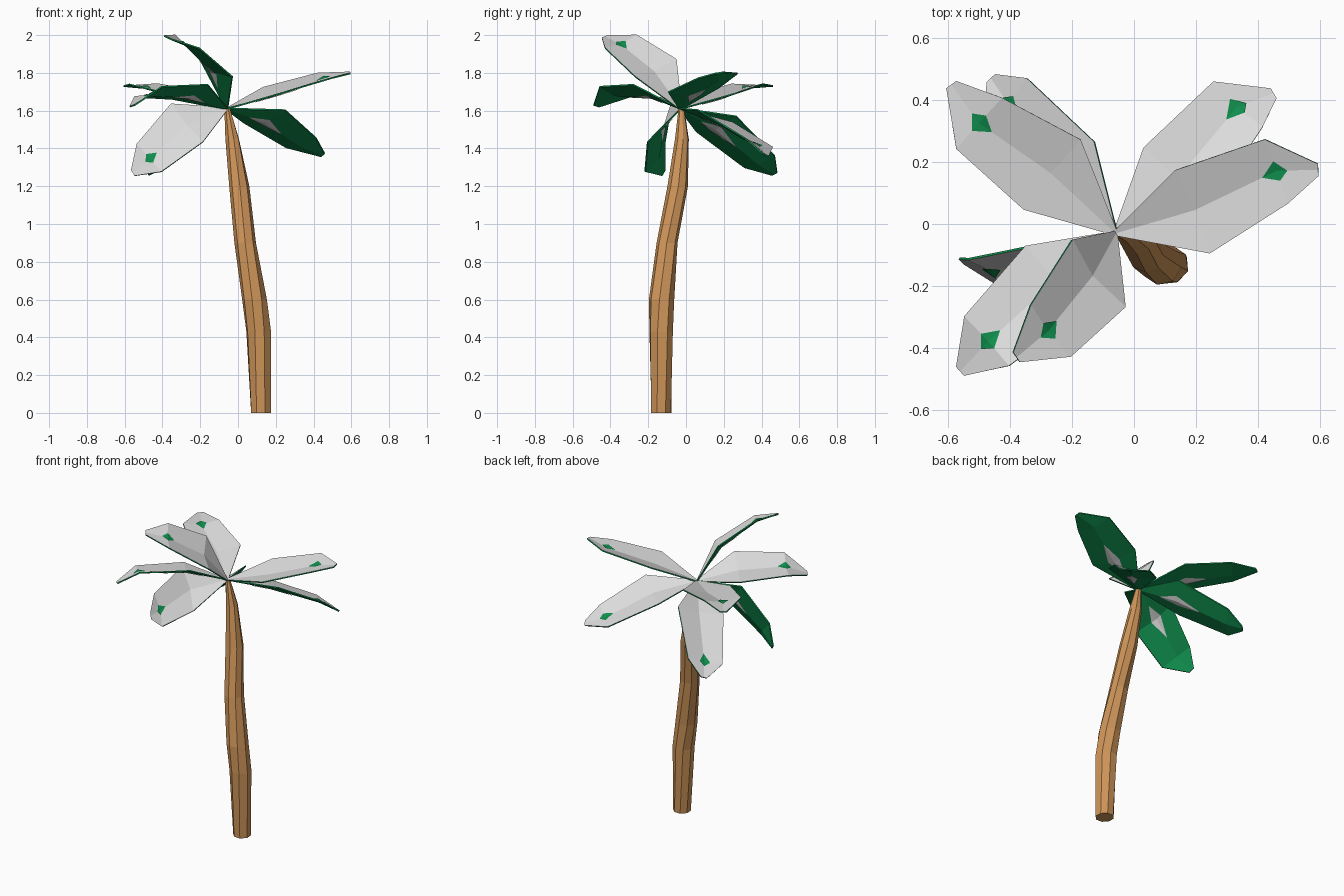
import bpy, bmesh, math, random
from mathutils import Vector as V

if "Cube" in bpy.data.objects:
    bpy.data.objects.remove(bpy.data.objects["Cube"])

random.seed(4)


def material(name, rgb):
    m = bpy.data.materials.new(name)
    m.diffuse_color = (*rgb, 1)
    m.use_nodes = True
    m.node_tree.nodes["Principled BSDF"].inputs["Base Color"].default_value = m.diffuse_color
    return m


BARK = material("bark brown", (0.62, 0.30, 0.10))
GREEN = material("leaf green", (0.005, 0.27, 0.075))
PALE = material("pale leaf grey", (0.72, 0.72, 0.72))


def finish(bm, name, mats):
    me = bpy.data.meshes.new(name)
    bm.to_mesh(me)
    bm.free()
    for m in mats:
        me.materials.append(m)
    ob = bpy.data.objects.new(name, me)
    bpy.context.collection.objects.link(ob)
    return ob


# Trunk: eight-sided rings (x, y, z, radius) along a leaning path
rings = [(.12, -.13, 0, .057), (.107, -.132, .43, .067), (.085, -.13, .6, .066),
         (.04, -.10, .9, .058), (.005, -.045, 1.2, .053),
         (-.03, -.022, 1.45, .038), (-.057, -.025, 1.61, .016)]
bm = bmesh.new()
loops = []
for i, (x, y, z, r) in enumerate(rings):
    loop = []
    for k in range(8):
        a = math.tau * (k + .5) / 8 + .12 * i
        rr = r * random.uniform(.94, 1.06)
        loop.append(bm.verts.new((x + rr * math.cos(a), y + rr * math.sin(a), z)))
    loops.append(loop)
for a, b in zip(loops, loops[1:]):
    for k in range(8):
        n = (k + 1) % 8
        bm.faces.new((a[k], a[n], b[n], b[k]))
bm.faces.new(loops[0][::-1])
bm.faces.new(loops[-1])
finish(bm, "trunk", [BARK])

# Leaves: folded blade along a spine, pale top, green underside
CROWN = V((-.06, -.03, 1.61))
HALF = (.008, .146, .111, .02)     # half width at each station
SINK = (0, .03, .02, 0)            # depth of the centre fold
THICK = .004


def leaf(name, mid1, mid2, tip, side):
    spine = [CROWN, V(mid1), V(mid2), V(tip)]
    side = V(side)
    frames = []
    for i in range(4):
        f = (spine[min(i + 1, 3)] - spine[max(i - 1, 0)]).normalized()
        left = (side - f * side.dot(f)).normalized()
        frames.append((left, f.cross(left).normalized()))

    def point(s, u, lift):
        i = min(int(s), 2)
        out = []
        for j in (i, i + 1):
            left, up = frames[j]
            out.append(spine[j] + left * HALF[j] * u
                       + up * (lift - SINK[j] * (1 - abs(u))))
        return out[0].lerp(out[1], s - i)

    bm = bmesh.new()
    top, low = [[[bm.verts.new(point(s, u, h)) for u in (-1, 0, 1)]
                 for s in range(4)] for h in (THICK, -THICK)]
    for i in range(3):
        for j in range(2):
            f = bm.faces.new((top[i][j], top[i + 1][j], top[i + 1][j + 1], top[i][j + 1]))
            f.material_index = 1
            bm.faces.new((low[i][j], low[i][j + 1], low[i + 1][j + 1], low[i + 1][j]))
        for j in (0, 2):           # rim along both edges
            bm.faces.new((top[i][j], low[i][j], low[i + 1][j], top[i + 1][j]))
    for i in (0, 3):               # rim at the stem and tip
        for j in range(2):
            bm.faces.new((top[i][j], top[i][j + 1], low[i][j + 1], low[i][j]))
    bmesh.ops.recalc_face_normals(bm, faces=bm.faces[:])

    # Thin coloured patches: green on top near the tip, pale below mid-leaf
    for centre, back, fwd, wide, lift, mat in ((2, .18, .25, .3, .008, 0),
                                               (1, .45, .5, .26, -.008, 1)):
        c = bm.verts.new(point(centre, 0, lift))
        ring = [bm.verts.new(point(centre + ds, u, lift)) for ds, u in
                ((fwd, 0), (0, wide), (-back, 0), (0, -wide))]
        if lift < 0:
            ring.reverse()
        for k in range(4):
            f = bm.faces.new((c, ring[k], ring[(k + 1) % 4]))
            f.material_index = mat
    finish(bm, name, [GREEN, PALE])


# Spine points and left-pointing side vector of each leaf
leaf("leaf_right_back", (.14, .155, 1.57), (.335, .385, 1.43), (.45, .42, 1.365), (-.18, .21, -.08))
leaf("leaf_right", (.19, .04, 1.71), (.46, .17, 1.785), (.595, .175, 1.80), (-.06, .28, .04))
leaf("leaf_left_back_high", (-.265, .16, 1.69), (-.50, .325, 1.74), (-.59, .45, 1.73), (-.21, -.2, 0))
leaf("leaf_left_back_low", (-.22, .16, 1.53), (-.415, .39, 1.33), (-.46, .47, 1.265), (-.18, -.2, -.08))
leaf("leaf_left_front", (-.255, -.175, 1.70), (-.475, -.378, 1.70), (-.56, -.475, 1.625), (.19, -.19, .07))
leaf("leaf_front_high", (-.115, -.16, 1.825), (-.27, -.345, 1.965), (-.38, -.43, 1.99), (.17, -.22, -.09))
leaf("leaf_left_low", (-.27, -.14, 1.535), (-.47, -.165, 1.35), (-.555, -.12, 1.27), (.14, -.13, -.21))
